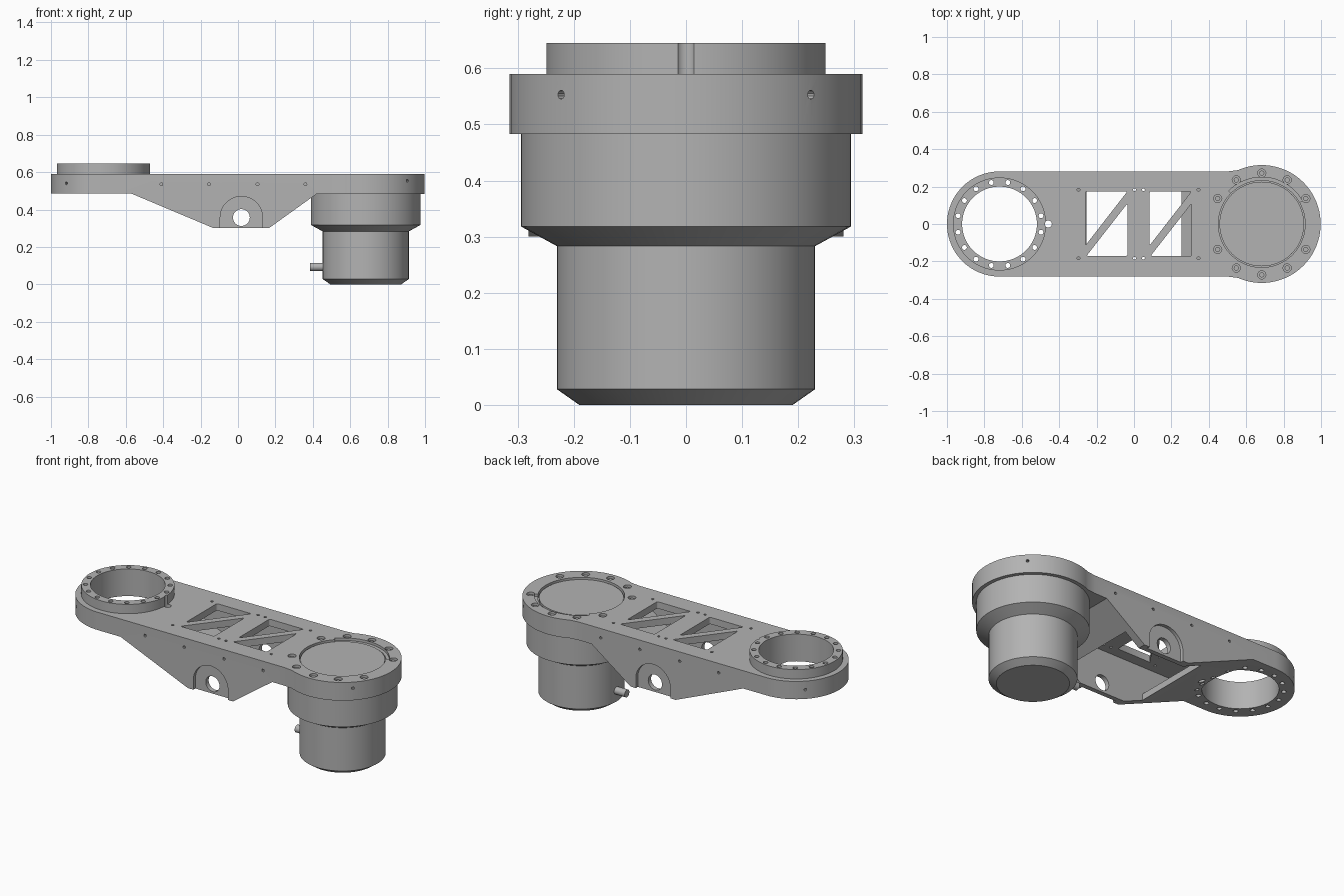
import bpy, bmesh, math
from mathutils import Matrix, Vector

cube = bpy.data.objects.get("Cube")
if cube:
    bpy.data.objects.remove(cube, do_unlink=True)

GREY = bpy.data.materials.new("machined grey")
GREY.use_nodes = True
GREY.diffuse_color = (0.45, 0.45, 0.45, 1)
GREY.node_tree.nodes["Principled BSDF"].inputs["Base Color"].default_value = (0.45, 0.45, 0.45, 1)

RING_X, MOTOR_X = -0.719, 0.683
HALF, DISC_R, TOP = 0.281, 0.315, 0.59


def finish(bm, name):
    bmesh.ops.recalc_face_normals(bm, faces=bm.faces)
    mesh = bpy.data.meshes.new(name)
    bm.to_mesh(mesh)
    bm.free()
    mesh.materials.append(GREY)
    ob = bpy.data.objects.new(name, mesh)
    bpy.context.collection.objects.link(ob)
    return ob


def arc(cx, cy, r, a0, a1, n):
    angles = [math.radians(a0 + (a1 - a0) * i / n) for i in range(n + 1)]
    return [(cx + r * math.cos(a), cy + r * math.sin(a)) for a in angles]


def add_prism(bm, pts, lo, hi, axis="z", rounding=0):
    """Extrude a 2D outline along z (points are x, y) or along y (points are x, z)."""
    def place(p, h):
        return (p[0], p[1], h) if axis == "z" else (p[0], h, p[1])
    a = [bm.verts.new(place(p, lo)) for p in pts]
    b = [bm.verts.new(place(p, hi)) for p in pts]
    bm.faces.new(a)
    bm.faces.new(b)
    for i in range(len(pts)):
        j = (i + 1) % len(pts)
        bm.faces.new((a[i], a[j], b[j], b[i]))
    if rounding:
        edges = [bm.edges.get((p, q)) for p, q in zip(a, b)]
        bmesh.ops.bevel(bm, geom=edges, offset=rounding, segments=3, profile=0.5, affect='EDGES')


def prism(name, *args, **kw):
    bm = bmesh.new()
    add_prism(bm, *args, **kw)
    return finish(bm, name)


def add_rod(bm, start, end, r, n=16):
    start, end = Vector(start), Vector(end)
    d = end - start
    m = Matrix.Translation((start + end) / 2) @ d.to_track_quat('Z', 'Y').to_matrix().to_4x4()
    bmesh.ops.create_cone(bm, cap_ends=True, segments=n, radius1=r, radius2=r,
                          depth=d.length, matrix=m)


def rods(name, items, n=16):
    bm = bmesh.new()
    for start, end, r in items:
        add_rod(bm, start, end, r, n)
    return finish(bm, name)


def cut(targets, cutter, operation='DIFFERENCE'):
    cutter.hide_render = True
    for ob in targets:
        mod = ob.modifiers.new("cut", 'BOOLEAN')
        mod.object, mod.operation, mod.solver = cutter, operation, 'EXACT'
        bpy.context.view_layer.objects.active = ob
        bpy.ops.object.modifier_apply(modifier=mod.name)
    bpy.data.objects.remove(cutter, do_unlink=True)


def lathe(name, profile, x, steps=72):
    bm = bmesh.new()
    verts = [bm.verts.new((x + r, 0, z)) for r, z in profile]
    edges = [bm.edges.new(pair) for pair in zip(verts, verts[1:])]
    bmesh.ops.spin(bm, geom=verts + edges, cent=(x, 0, 0), axis=(0, 0, 1),
                   angle=math.tau, steps=steps, use_duplicate=False)
    bmesh.ops.remove_doubles(bm, verts=bm.verts, dist=0.0005)
    return finish(bm, name)


# Arm body: plan outline trimmed by the side silhouette
outline = (arc(RING_X, 0, HALF, 90, 270, 40) + [(0.5, -HALF)]
           + arc(MOTOR_X, 0, DISC_R, -114, 114, 56) + [(0.5, HALF)])
body = prism("arm_body", outline, 0.2, TOP)
silhouette = [(-1.1, 0.485), (-0.57, 0.485), (-0.13, 0.3), (0.165, 0.3),
              (0.42, 0.483), (1.1, 0.483), (1.1, 0.7), (-1.1, 0.7)]
cut([body], prism("silhouette", silhouette, -0.5, 0.5, axis="y"), 'INTERSECT')

# Hollow underside, closed by the sloping end panels
cavity = [(-0.255, 0.1), (0.255, 0.1), (0.255, 0.4), (0.39, 0.497),
          (0.39, 0.55), (-0.5, 0.55), (-0.5, 0.493), (-0.255, 0.39)]
cut([body], prism("cavity", cavity, -0.235, 0.235, axis="y"))

# Triangular windows either side of a diagonal brace
bm = bmesh.new()
for dx in (0, 0.343):
    for tri in ([(-0.26, 0.175), (-0.035, 0.175), (-0.26, -0.115)],
                [(-0.035, 0.11), (-0.035, -0.172), (-0.255, -0.172)]):
        add_prism(bm, [(x + dx, y) for x, y in tri], 0.53, 0.7, rounding=0.01)
cut([body], finish(bm, "windows"))

# Arched pockets and cross bore in the side walls
arch = arc(0.018, 0.357, 0.113, 0, 180, 28) + [(-0.095, 0.2), (0.131, 0.2)]
bm = bmesh.new()
for lo, hi in ((0.262, 0.4), (-0.4, -0.262)):
    add_prism(bm, arch, lo, hi, axis="y")
cut([body], finish(bm, "arch_pockets"))
cut([body], rods("cross_bore", [((0.018, -0.5, 0.357), (0.018, 0.5, 0.357), 0.045)], 32))

# Raised ring on the bearing end, bored together with the body
ring = prism("bearing_ring", arc(RING_X, 0, 0.249, 0, 355, 71), 0.58, 0.645)
cut([body, ring], rods("bore", [((RING_X, 0, 0.3), (RING_X, 0, 0.8), 0.2)], 64))
holes = [((x, y, 0.3), (x, y, 0.8), 0.013)
         for x, y in arc(RING_X, 0, 0.226, 11.25, 348.75, 15)]
holes.append(((-0.458, 0, 0.3), (-0.458, 0, 0.8), 0.019))
cut([body, ring], rods("ring_holes", holes))

# Small tapped holes in the top plate and the sides
small = [((x, s * 0.183, 0.52), (x, s * 0.183, 0.7), 0.008)
         for x in (-0.297, 0.003, 0.05, 0.345) for s in (-1, 1)]
small += [((x, s * 0.26, 0.535), (x, s * 0.4, 0.535), 0.008)
          for x in (-0.41, -0.155, 0.105, 0.36) for s in (-1, 1)]
for cx, r, z, a in ((RING_X, HALF, 0.54, 135), (MOTOR_X, DISC_R, 0.553, 45)):
    for s in (-1, 1):
        d = Vector((math.cos(math.radians(a)), s * math.sin(math.radians(a)), 0))
        c = Vector((cx, 0, z))
        small.append((c + d * (r - 0.02), c + d * (r + 0.1), 0.008))
cut([body], rods("tapped_holes", small, 10))

# Motor end: lid recess, locating notch and counterbored bolts
cut([body], rods("recess", [((MOTOR_X, 0, 0.565), (MOTOR_X, 0, 0.7), 0.232)], 72))
notch = (arc(MOTOR_X, 0, 0.25, 30, 135, 24) + arc(MOTOR_X, 0, 0.21, 135, 30, 24))
cut([body], prism("notch", notch, 0.575, 0.7))
spots = [(MOTOR_X + 0.272 * math.cos(math.radians(a)), 0.272 * math.sin(math.radians(a)))
         for a in range(0, 360, 30) if a % 180]
cut([body], rods("counterbores", [((x, y, 0.567), (x, y, 0.7), 0.022) for x, y in spots]))
bolts = rods("lid_bolts", [((x, y, 0.56), (x, y, 0.58), 0.014) for x, y in spots], 12)
lid = rods("motor_lid", [((MOTOR_X, 0, 0.56), (MOTOR_X, 0, 0.58), 0.226)], 72)

# Stepped motor housing and its cable connector
housing = lathe("motor_housing", [(0, 0), (0.19, 0), (0.23, 0.028), (0.23, 0.283),
                                  (0.294, 0.318), (0.294, 0.5), (0, 0.5)], MOTOR_X)
plug = rods("cable_connector", [((0.385, 0, 0.093), (0.5, 0, 0.093), 0.022)], 20)

# Smooth shading with crisp machined edges
bpy.ops.object.select_all(action='DESELECT')
for ob in (body, ring, bolts, lid, housing, plug):
    ob.select_set(True)
bpy.context.view_layer.objects.active = body
bpy.ops.object.shade_smooth_by_angle(angle=math.radians(25))
